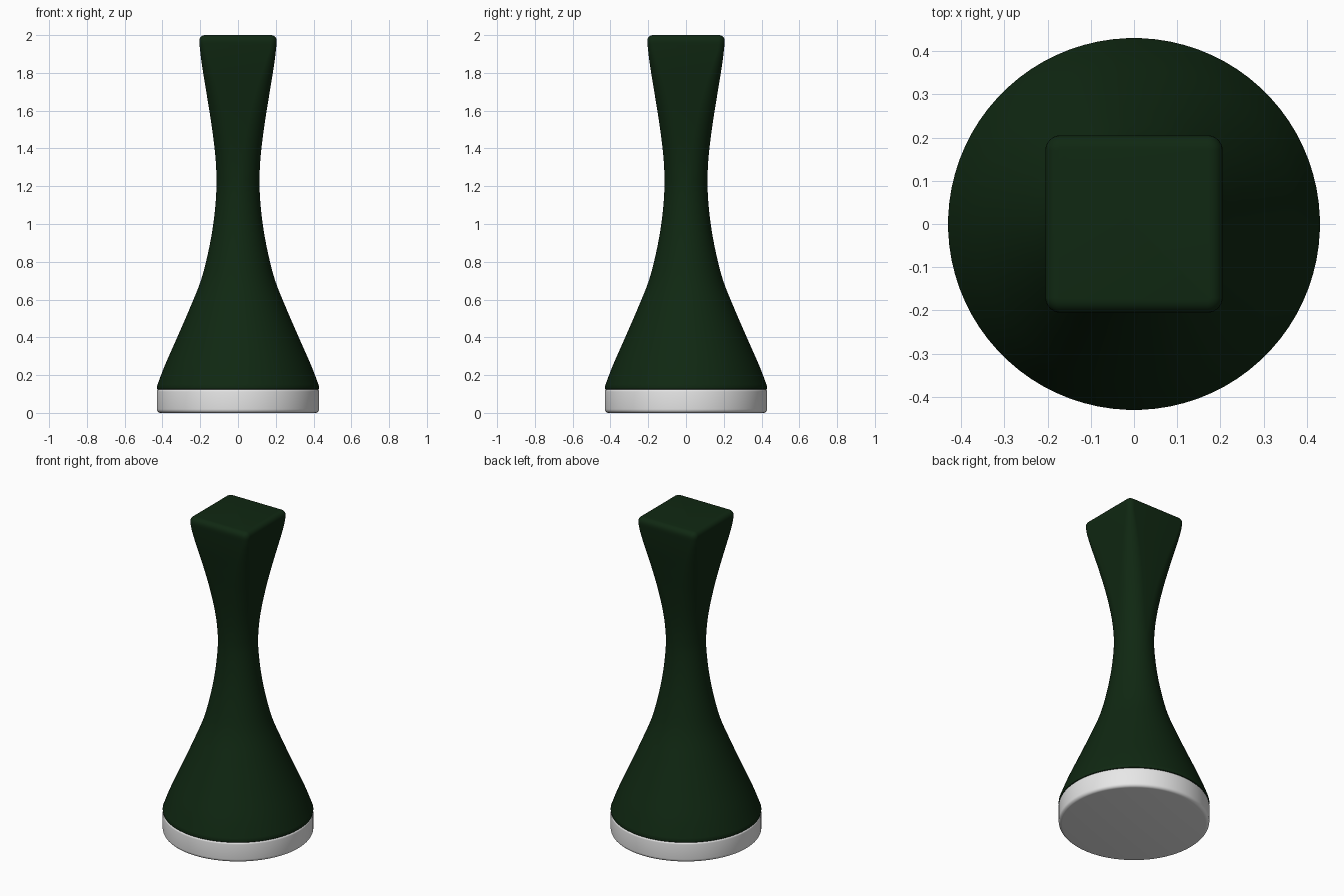
import bpy, bmesh, math

if "Cube" in bpy.data.objects:
    bpy.data.objects.remove(bpy.data.objects["Cube"])


def material(name, rgb):
    m = bpy.data.materials.new(name)
    m.diffuse_color = (*rgb, 1)
    m.use_nodes = True
    m.node_tree.nodes["Principled BSDF"].inputs["Base Color"].default_value = m.diffuse_color
    return m


def smooth_profile(pts, steps=6):
    """Catmull-Rom curve through (z, half_width, corner_radius) points."""
    out = []
    for i in range(len(pts) - 1):
        p0, p1, p2, p3 = pts[max(i - 1, 0)], pts[i], pts[i + 1], pts[min(i + 2, len(pts) - 1)]
        for s in range(steps):
            t = s / steps
            out.append(tuple(0.5 * (2 * b + (c - a) * t + (2 * a - 5 * b + 4 * c - d) * t * t
                                    + (3 * b - a - 3 * c + d) * t ** 3)
                             for a, b, c, d in zip(p0, p1, p2, p3)))
    return out + [pts[-1]]


def loft(name, rings, mat, n=20):
    """Skin rounded-square rings; corner radius == half width gives a circle."""
    bm = bmesh.new()
    loops = []
    for z, h, c in rings:
        c = min(c, h)
        loop = []
        for q in range(4):
            mid = math.pi / 4 + q * math.pi / 2
            cx = math.copysign(h - c, math.cos(mid))
            cy = math.copysign(h - c, math.sin(mid))
            for k in range(n):
                a = q * math.pi / 2 + (k + 0.5) / n * math.pi / 2
                loop.append(bm.verts.new((cx + c * math.cos(a), cy + c * math.sin(a), z)))
        loops.append(loop)
    for a, b in zip(loops, loops[1:]):
        for i in range(len(a)):
            j = (i + 1) % len(a)
            bm.faces.new((a[i], a[j], b[j], b[i]))
    bm.faces.new(loops[0][::-1])
    bm.faces.new(loops[-1])
    me = bpy.data.meshes.new(name)
    bm.to_mesh(me)
    bm.free()
    me.materials.append(mat)
    ob = bpy.data.objects.new(name, me)
    bpy.context.collection.objects.link(ob)
    bpy.ops.object.select_all(action='DESELECT')
    ob.select_set(True)
    bpy.context.view_layer.objects.active = ob
    bpy.ops.object.shade_smooth_by_angle(angle=math.radians(40))
    return ob


def rounded_rim(z, h, c, r, up, steps=5):
    """Rings of a rounded edge of radius r that ends at height z."""
    s = 1 if up else -1
    rings = []
    for k in range(steps + 1):
        a = k / steps * math.pi / 2
        d = r * (1 - math.cos(a))
        rings.append((z - s * r * (1 - math.sin(a)), h - d, c - d))
    return rings if up else rings[::-1]


green = material("dark green", (0.005, 0.021, 0.006))
white = material("white", (0.8, 0.8, 0.8))

# Base disc
loft("base_disc", rounded_rim(0, 0.43, 0.43, 0.02, False)
     + rounded_rim(0.125, 0.43, 0.43, 0.012, True), white)

# Body: round foot and waist, flaring into a rounded square top
outline = [(0.14, 0.43), (0.25, 0.388), (0.4, 0.322), (0.55, 0.257), (0.7, 0.197), (0.85, 0.158),
           (1.0, 0.131), (1.15, 0.116), (1.28, 0.115), (1.4, 0.124), (1.55, 0.144),
           (1.7, 0.168), (1.85, 0.192), (1.96, 0.205)]
body = []
for z, h in smooth_profile([p for p in outline]):
    t = min(max((z - 1.2) / 0.72, 0), 1)
    body.append((z, h, h * (1 - t) + 0.035 * t))
rim = rounded_rim(2.0, 0.205, 0.035, 0.03, True)
loft("body", [(0.12, 0.42, 0.42), (0.126, 0.428, 0.428)] + body + rim, green)
